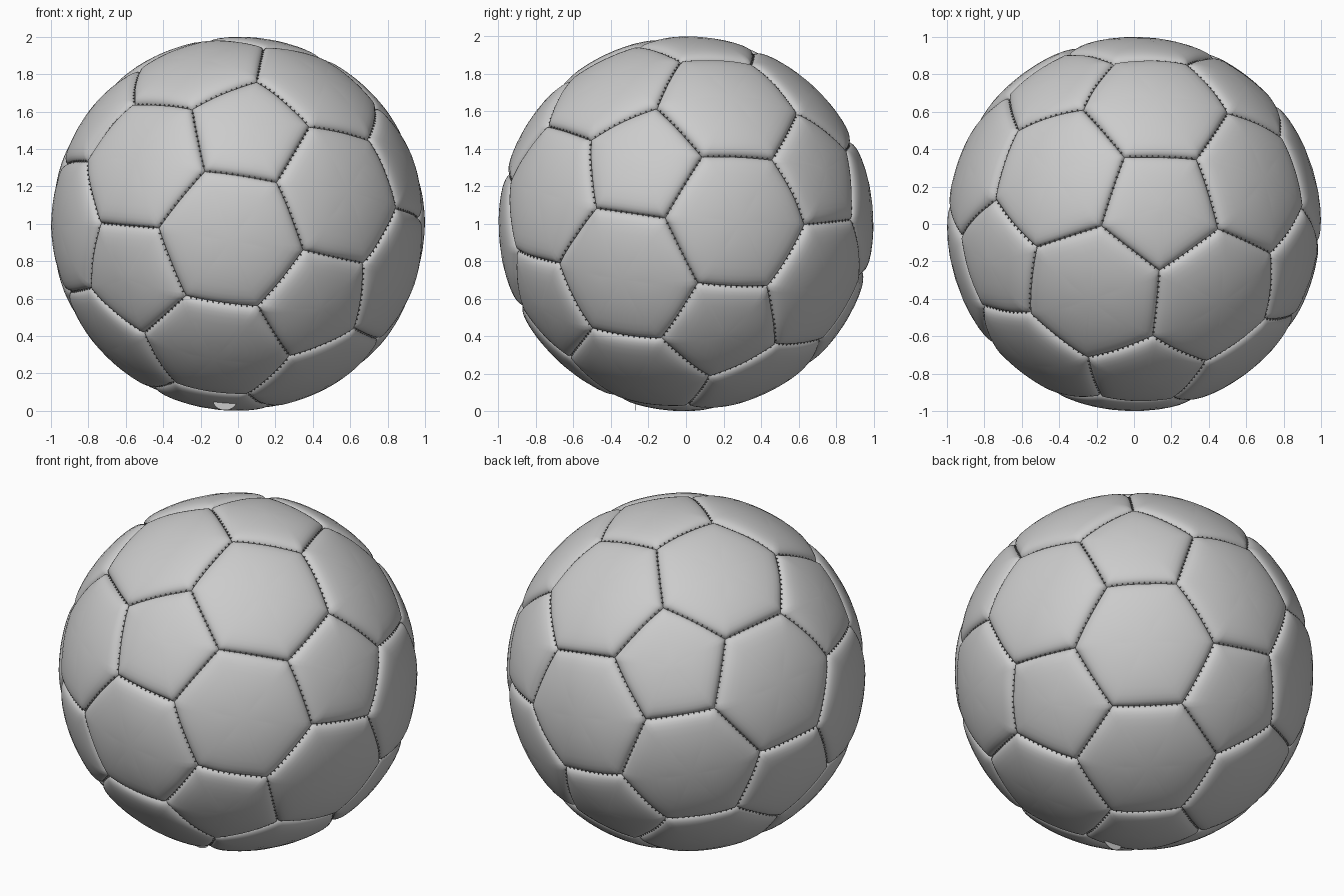
import bpy, bmesh, math
from mathutils import Vector, Matrix, noise
from itertools import combinations

cube = bpy.data.objects.get("Cube")
if cube:
    bpy.data.objects.remove(cube, do_unlink=True)

CENTRE = Vector((0, 0, 1))
SEGMENTS = 14                      # divisions along each seam
SEAM_STEPS = (0, .006, .014, .026, .042, .065, .1, .15, .21)


def material(name, value):
    mat = bpy.data.materials.new(name)
    mat.use_nodes = True
    colour = (value, value, value, 1)
    mat.diffuse_color = colour
    mat.node_tree.nodes["Principled BSDF"].inputs["Base Color"].default_value = colour
    return mat


def finish(bm, name, mat, smooth=True):
    mesh = bpy.data.meshes.new(name)
    bm.to_mesh(mesh)
    bm.free()
    mesh.materials.append(mat)
    obj = bpy.data.objects.new(name, mesh)
    bpy.context.collection.objects.link(obj)
    if smooth:
        bpy.ops.object.select_all(action='DESELECT')
        obj.select_set(True)
        bpy.context.view_layer.objects.active = obj
        bpy.ops.object.shade_smooth_by_angle(angle=math.radians(50))
    return obj


leather = material("grey leather", 0.6)
thread = material("dark thread", 0.12)

# Pentagon directions: an icosahedron turned to match three neighbouring panels
a = Vector((.058, -.85, .525)).normalized()
b = Vector((.904, -.26, .339)).normalized()
c = Vector((.155, .095, .983)).normalized()
axis = (a + b + c).normalized()
side = (2 * a - b - c).normalized()
side = (side - axis * side.dot(axis)).normalized()
up = axis.cross(side)
pents = []
for polar, start in ((37.377, 0), (79.188, 60)):
    for k in range(3):
        az, po = math.radians(start + 120 * k), math.radians(polar)
        p = axis * math.cos(po) + (side * math.cos(az) + up * math.sin(az)) * math.sin(po)
        pents += [p, -p]


def adjacent(p, q):
    return .3 < p.dot(q) < .6


# Panel outlines: corners lie a third of the way along the icosahedron edges
panels = []
for p in pents:
    panels.append((p, [(2 * p + q) / 3 for q in pents if adjacent(p, q)]))
for trio in combinations(pents, 3):
    if all(adjacent(p, q) for p, q in combinations(trio, 2)):
        centre = sum(trio, Vector()).normalized()
        panels.append((centre, [(2 * p + q) / 3 for p in trio for q in trio if p is not q]))


def ordered(centre, corners):
    u = (corners[0] - centre * corners[0].dot(centre)).normalized()
    v = centre.cross(u)
    return sorted(corners, key=lambda q: math.atan2(q.dot(v), q.dot(u)))


def seat(direction, gap):
    """Place a point on the padded skin, sunk close to a seam."""
    d = direction.normalized()
    depth = .026 + .012 * noise.noise(d * 4)
    r = 1 - depth * math.exp(-(gap / .028)) - .012 * math.exp(-(gap / .006))
    return d * r + CENTRE


# Padded panels
bm = bmesh.new()
seams = {}
for centre, corners in panels:
    corners = ordered(centre, corners)
    middle = sum(corners, Vector()) / len(corners)
    for p, q in zip(corners, corners[1:] + corners[:1]):
        mid = (p + q) / 2
        seams[tuple(round(x, 3) + 0.0 for x in mid)] = (p, q)
        apothem = (mid - middle).length
        rows = []
        for gap in SEAM_STEPS:
            t = 1 - gap / apothem
            rows.append([bm.verts.new(seat(middle.lerp(p.lerp(q, i / SEGMENTS), t), gap))
                         for i in range(SEGMENTS + 1)])
        for outer, inner in zip(rows, rows[1:]):
            for i in range(SEGMENTS):
                bm.faces.new((outer[i], outer[i + 1], inner[i + 1], inner[i]))
        hub = bm.verts.new(seat(middle, apothem))
        for i in range(SEGMENTS):
            bm.faces.new((rows[-1][i], rows[-1][i + 1], hub))
bmesh.ops.remove_doubles(bm, verts=bm.verts, dist=.0008)
bmesh.ops.recalc_face_normals(bm, faces=bm.faces)
finish(bm, "ball_panels", leather)

# Stitches: short threads laid across every seam
bm = bmesh.new()
for p, q in seams.values():
    along = (q - p).normalized()
    for i in range(1, 13):
        n = p.lerp(q, i / 13).normalized()
        x = (along - n * along.dot(n)).normalized()
        y = n.cross(x)
        depth = .026 + .012 * noise.noise(n * 4)
        pos = n * (1 - depth - .004) + CENTRE
        frame = Matrix((x, y, n)).transposed().to_4x4()
        size = Matrix.Diagonal((.005, .022, .006, 1))
        bmesh.ops.create_cube(bm, size=1, matrix=Matrix.Translation(pos) @ frame @ size)
finish(bm, "seam_stitches", thread, smooth=False)

# Valve tab: a thin disc half sunk in the underside
bm = bmesh.new()
tab = Matrix.Translation((-.07, -.27, .05)) @ Matrix.Rotation(math.pi / 2, 4, 'X')
bmesh.ops.create_cone(bm, cap_ends=True, segments=24, radius1=.062, radius2=.062, depth=.004,
                      matrix=tab @ Matrix.Diagonal((1, .75, 1, 1)))
finish(bm, "valve_tab", leather)
